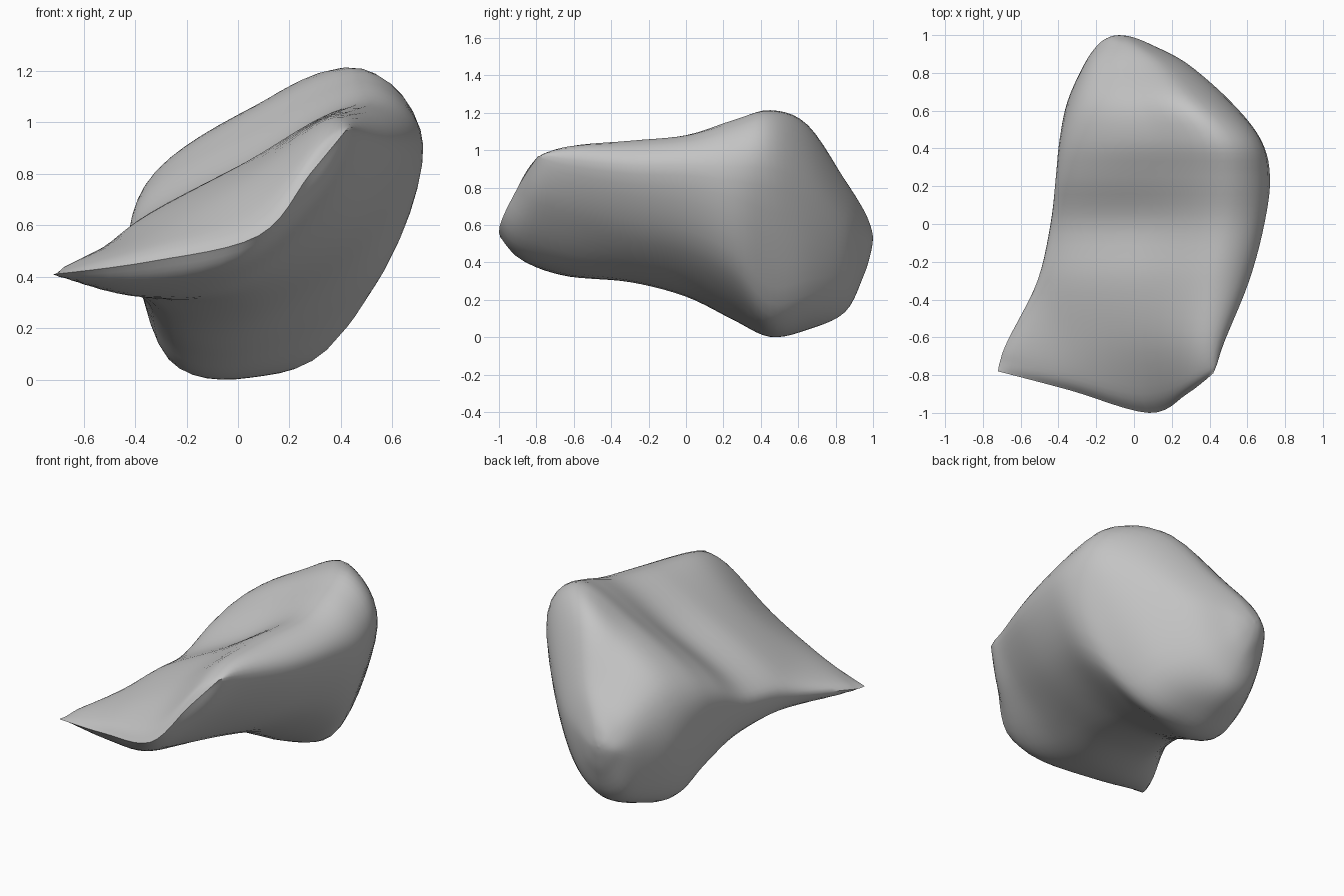
import bpy
import bmesh
import math
from mathutils import Vector

default_cube = bpy.data.objects.get("Cube")
if default_cube:
    bpy.data.objects.remove(default_cube, do_unlink=True)

AROUND = 6   # subdivisions between neighbouring profile points
ALONG = 5    # subdivisions between neighbouring profiles


def profile(y, *pairs):
    """Cross-section at depth y, given in hundredths as x, z pairs."""
    return [Vector((x, y, z)) / 100 for x, z in zip(pairs[::2], pairs[1::2])]


def spline(before, start, end, after, t):
    """Smooth curve from start to end that respects its neighbours."""
    linear = end - before
    square = 2 * before - 5 * start + 4 * end - after
    cube = 3 * (start - end) + after - before
    return start + (linear * t + square * t * t + cube * t * t * t) / 2


def smooth_loop(points):
    count = len(points)
    return [spline(points[i - 1], points[i], points[(i + 1) % count],
                   points[(i + 2) % count], step / AROUND)
            for i in range(count) for step in range(AROUND)]


def smooth_rows(rows):
    last = len(rows) - 1
    result = []
    for i in range(last):
        neighbours = (rows[max(i - 1, 0)], rows[i], rows[i + 1], rows[min(i + 2, last)])
        for step in range(ALONG):
            result.append([spline(*column, step / ALONG) for column in zip(*neighbours)])
    result.append(rows[last])
    return result


# Thin front lip: the upper and lower edges share the same points
lip_edge = [Vector(p) for p in ((-.72, -.78, .4), (-.34, -.88, .45), (.08, -1, .55),
                                (.28, -.9, .79), (.42, -.79, .96))]
lip = lip_edge + lip_edge[-2:0:-1]

# Rounded swelling just behind the lip, following its outline
swelling = [Vector(p) for p in ((-.71, -.73, .4), (-.36, -.81, .5), (.04, -.9, .63),
                                (.31, -.82, .91), (.44, -.74, .96), (.32, -.82, .72),
                                (.04, -.9, .45), (-.36, -.8, .37))]

# Flattened neck: left edge, over the top, right edge, back underneath
neck = [
    profile(-62, -67, 42, -38, 55, 0, 75, 34, 100, 48, 94, 34, 65, 0, 36, -42, 32),
    profile(-30, -51, 46, -40, 60, 2, 83, 41, 104, 61, 91, 43, 56, 5, 31, -36, 31),
    profile(0, -44, 48, -35, 63, 6, 84, 47, 107, 69, 91, 51, 50, 8, 23, -30, 25),
]

# Swollen rear, closing to a rounded end
bulb = [
    profile(25, -41, 52, -34, 74, 8, 97, 50, 115, 72, 90, 53, 37, 6, 10, -29, 16),
    profile(45, -39, 50, -32, 80, 9, 106, 47, 120, 67, 89, 40, 17, 5, 0, -27, 7),
    profile(65, -35, 47, -28, 79, 1, 100, 31, 112, 51, 81, 34, 22, 4, 4, -23, 10),
    profile(85, -26, 48, -21, 68, -4, 79, 15, 82, 28, 61, 19, 29, 1, 13, -17, 19),
    profile(95, -19, 50, -15, 60, -7, 66, 2, 66, 9, 55, 5, 39, -4, 32, -13, 37),
    profile(99, -13, 51, -12, 55, -9, 57, -4, 57, -1, 52, -3, 47, -7, 45, -11, 47),
]
rear_tip = [Vector((-.08, 1, .52))] * len(lip)

# Skin the profiles into one closed surface
rows = smooth_rows([smooth_loop(p) for p in [lip, swelling, *neck, *bulb, rear_tip]])
bm = bmesh.new()
grid = [[bm.verts.new(p) for p in row] for row in rows]
for near, far in zip(grid, grid[1:]):
    for i in range(len(near)):
        j = (i + 1) % len(near)
        bm.faces.new((near[i], near[j], far[j], far[i]))
bmesh.ops.remove_doubles(bm, verts=bm.verts, dist=0.0005)
bmesh.ops.recalc_face_normals(bm, faces=bm.faces)

# Rest the body on the ground
lowest = min(v.co.z for v in bm.verts)
bmesh.ops.translate(bm, verts=bm.verts, vec=(0, 0, -lowest))

mesh = bpy.data.meshes.new("body")
bm.to_mesh(mesh)
bm.free()
body = bpy.data.objects.new("body", mesh)
bpy.context.collection.objects.link(body)

grey = bpy.data.materials.new("plain_grey")
grey.use_nodes = True
colour = (.55, .55, .55, 1)
grey.diffuse_color = colour
grey.node_tree.nodes["Principled BSDF"].inputs["Base Color"].default_value = colour
mesh.materials.append(grey)

bpy.ops.object.select_all(action="DESELECT")
body.select_set(True)
bpy.context.view_layer.objects.active = body
bpy.ops.object.shade_smooth_by_angle(angle=math.radians(50))
